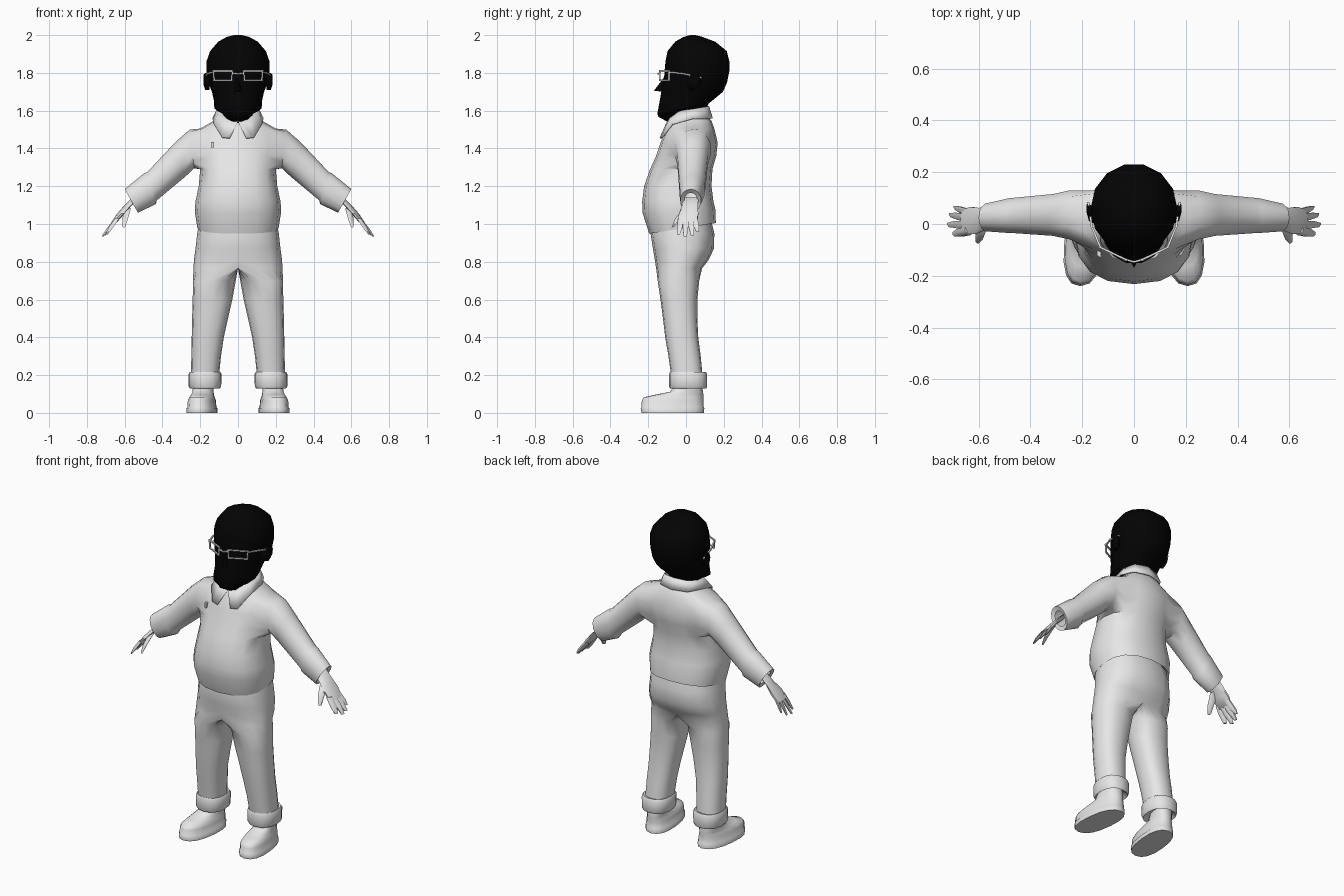
import bpy, bmesh, math
from mathutils import Vector as V


def material(name, rgb):
    m = bpy.data.materials.new(name)
    m.diffuse_color = (*rgb, 1)
    return m


GREY = material("light grey", (0.8, 0.8, 0.8))
BLACK = material("black", (0.001, 0.001, 0.001))


def build(name, verts, faces, mat, mirror=True, angle=50):
    bm = bmesh.new()
    vs = [bm.verts.new(v) for v in verts]
    for f in faces:
        bm.faces.new([vs[i] for i in f])
    bmesh.ops.remove_doubles(bm, verts=bm.verts, dist=1e-5)
    bmesh.ops.recalc_face_normals(bm, faces=bm.faces)
    me = bpy.data.meshes.new(name)
    bm.to_mesh(me)
    bm.free()
    me.materials.append(mat)
    for p in me.polygons:
        p.use_smooth = True
    me.set_sharp_from_angle(angle=math.radians(angle))
    ob = bpy.data.objects.new(name, me)
    bpy.context.collection.objects.link(ob)
    if mirror:
        ob.modifiers.new("mirror", 'MIRROR').use_clip = True
    return ob


def grid(rings, closed=True, caps=True, skip=lambda r, i: False):
    n = len(rings[0])
    verts = [p for r in rings for p in r]
    faces = [(r * n + i, r * n + (i + 1) % n, (r + 1) * n + (i + 1) % n, (r + 1) * n + i)
             for r in range(len(rings) - 1) for i in range(n if closed else n - 1) if not skip(r, i)]
    if caps:
        faces += [list(range(n)), list(range(len(verts) - n, len(verts)))]
    return verts, faces


def power(c, p):
    return math.copysign(abs(c) ** (2 / p), c)


# Horizontal rounded ring; tilt raises it toward the back, half keeps x >= 0
def ring(z, x0, x1, yf, yb, tilt=0, p=2.4, n=16, shear=0, idx=None, half=False):
    out = []
    for i in idx or range(n):
        a = 2 * math.pi * i / n
        c = math.cos(a) if abs(math.cos(a)) > 1e-6 else 0
        y = (yf + yb) / 2 + (yb - yf) / 2 * power(math.sin(a), p)
        x = max(c, 0) ** (2 / p) * x1 if half else (x0 + x1) / 2 + (x1 - x0) / 2 * power(c, p)
        out.append(V((x - shear * y, y, z + tilt * y)))
    return out


# Tube through sections of (centre, side vector, up vector)
def tube(sections, n=8):
    return grid([[V(c) + V(a) * math.cos(2 * math.pi * i / n) + V(b) * math.sin(2 * math.pi * i / n)
                  for i in range(n)] for c, a, b in sections])


# Shirt: half torso with a hole at the shoulder, from which the sleeve grows
torso = [(1.01, .19, -.165, .13, .16), (.98, .215, -.195, .158, .16), (1.07, .229, -.23, .155, .05),
         (1.12, .225, -.232, .145), (1.2, .208, -.222, .135), (1.29, .2, -.19, .14), (1.36, .205, -.158, .16),
         (1.43, .21, -.135, .168), (1.505, .2, -.105, .15), (1.545, .13, -.08, .135), (1.58, .09, -.06, .11)]
rings = [ring(t[0], -t[1], t[1], t[2], t[3], *t[4:], idx=range(-4, 5)) for t in torso]
lo, hi = 5, 8
verts, faces = grid(rings, False, False, lambda r, i: lo <= r < hi and 2 <= i < 6)
rim = [(i, lo) for i in range(-2, 3)] + [(2, r) for r in range(lo + 1, hi)]
rim += [(i, hi) for i in range(2, -3, -1)] + [(-2, r) for r in range(hi - 1, lo, -1)]
prev = [r * 9 + i + 4 for i, r in rim]
# Sleeve sections: top x z, bottom x z, y centre, y half width
sleeve = [(.255, 1.5, .232, 1.295, .035, .1), (.33, 1.435, .28, 1.25, .035, .085),
          (.48, 1.275, .43, 1.125, .033, .072), (.495, 1.27, .435, 1.105, .033, .072),
          (.60, 1.185, .53, 1.06, .025, .056), (.58, 1.165, .535, 1.085, .025, .035)]
for tx, tz, bx, bz, yc, yh in sleeve:
    start = len(verts)
    for i, r in rim:
        a = math.atan2(2 * (r - lo) / (hi - lo) - 1, i / 2)
        s = (math.sin(a) + 1) / 2
        verts.append(V((bx + (tx - bx) * s, yc + yh * math.cos(a), bz + (tz - bz) * s)))
    cur = list(range(start, len(verts)))
    m = len(cur)
    faces += [(prev[k], prev[(k + 1) % m], cur[(k + 1) % m], cur[k]) for k in range(m)]
    prev = cur
build("shirt", verts, faces, GREY)

# Collar with pointed flaps
top = [(0, -.1, 1.545), (.05, -.085, 1.57), (.1, -.03, 1.6), (.11, .04, 1.61), (.08, .1, 1.62), (0, .122, 1.625)]
low = [(.045, -.14, 1.455), (.085, -.13, 1.46), (.128, -.075, 1.53), (.135, .04, 1.56), (.095, .118, 1.56),
       (0, .142, 1.56)]
collar = build("collar", *grid([top, low], False, False), GREY)
collar.modifiers.new("thickness", 'SOLIDIFY').thickness = .008

# Trousers: shared hips dividing into legs
hips = [(1.03, .2, -.17, .13), (.95, .216, -.188, .15), (.87, .225, -.175, .148), (.81, .233, -.165, .12),
        (.765, .236, -.158, .085)]
legs = [(.7, .012, .238, -.15, .07), (.6, .03, .24, -.135, .06), (.5, .053, .243, -.122, .06),
        (.4, .075, .245, -.11, .065), (.3, .09, .247, -.093, .078), (.15, .105, .25, -.072, .092)]
rings = [ring(z, 0, x, f, b, half=True) for z, x, f, b in hips] + [ring(*g) for g in legs]
verts, faces = grid(rings, caps=False)
faces = [f for f in faces if any(verts[i].x > 1e-4 for i in f)]
build("trousers", verts, faces, GREY)

# Turned-up trouser cuffs
build("trouser_cuff", *grid([ring(*g) for g in [
    (.15, .115, .24, -.065, .085), (.13, .095, .255, -.085, .108), (.14, .089, .261, -.09, .112),
    (.205, .087, .262, -.09, .112), (.217, .095, .255, -.085, .105), (.21, .11, .24, -.07, .085)]]), GREY)

# Shoes, toes turned slightly outward
build("shoe", *grid([ring(*g, shear=.1) for g in [
    (0, .105, .262, -.235, .095), (.025, .105, .262, -.24, .097), (.03, .11, .258, -.236, .094),
    (.065, .112, .256, -.234, .092), (.083, .12, .248, -.222, .092), (.096, .125, .243, -.165, .092),
    (.112, .13, .24, -.085, .09), (.15, .13, .24, -.055, .085)]]), GREY)

# Hands: palm, four fingers and thumb
build("palm", *tube([((.54, .025, 1.14), (0, .035, 0), (.02, .024, 0)),
                     ((.585, .02, 1.095), (0, .036, 0), (.02, .024, 0)),
                     ((.62, .014, 1.055), (0, .052, 0), (.02, .021, 0)),
                     ((.655, .01, 1.01), (0, .05, 0), (.015, .012, 0))]), GREY)
for k, (y0, y1, x, z) in enumerate([(-.028, -.04, .70, .945), (-.002, -.004, .72, .935),
                                    (.024, .034, .713, .94), (.046, .062, .695, .96)]):
    build("finger_%d" % (k + 1), *tube([((.64, y0, 1.03), (0, .014, 0), (.014, .009, 0)),
                                        (((.645 + x) / 2, (y0 + y1) / 2, (1.02 + z) / 2), (0, .014, 0), (.014, .009, 0)),
                                        ((x - .005, y1, z), (0, .008, 0), (.007, .005, 0))], 6), GREY)
build("thumb", *tube([((.585, -.005, 1.08), (0, .02, .008), (.018, .008, 0)),
                      ((.597, -.045, 1.03), (0, .016, .008), (.016, .006, 0)),
                      ((.605, -.068, .985), (0, .008, .003), (.008, .003, 0))], 6), GREY)

# Head with hair and beard
head = [(1.52, .075, -.06, .08, 0), (1.597, .085, -.15, .115, .2), (1.615, .125, -.155, .125, .2),
        (1.655, .128, -.145, .165, .1), (1.7, .138, -.135, .2, 0), (1.75, .158, -.122, .222, 0),
        (1.81, .167, -.118, .234, 0), (1.86, .167, -.113, .234, 0), (1.915, .148, -.102, .22, 0),
        (1.965, .105, -.06, .158, 0), (1.99, .06, -.015, .09, 0), (2.0, .02, .02, .05, 0)]
build("head", *grid([ring(z, -x, x, f, b, t, 2, 14) for z, x, f, b, t in head]), BLACK, False)
nose = [(0, -.11, 1.785), (.028, -.115, 1.7), (-.028, -.115, 1.7), (0, -.17, 1.705)]
build("nose", nose, [(0, 1, 3), (0, 3, 2), (1, 2, 3), (0, 2, 1)], BLACK, False)
build("ear", *tube([((.15, .03, 1.75), (0, .03, 0), (0, 0, .04)), ((.174, .045, 1.755), (0, .033, 0), (0, 0, .045)),
                    ((.183, .06, 1.765), (0, .016, 0), (0, 0, .025))]), BLACK)


# Glasses made of thin bars
def bar(name, p, q, t=.004):
    p, q = V(p), V(q)
    d = (q - p).normalized()
    a = d.cross(V((0, 0, 1)) if abs(d.z) < .9 else V((0, 1, 0))).normalized()
    b = d.cross(a)
    rs = [[e + (a * u + b * w) * t for u, w in ((-1, -1), (1, -1), (1, 1), (-1, 1))] for e in (p - d * t, q + d * t)]
    build(name, *grid(rs), GREY)


a, b, c, d = (.03, -.138, 1.81), (.13, -.09, 1.81), (.126, -.09, 1.762), (.034, -.138, 1.762)
for label, p, q in (("top", a, b), ("outer", b, c), ("bottom", c, d), ("inner", d, a)):
    bar("glasses_rim_" + label, p, q)
bar("glasses_bridge", (.004, -.145, 1.795), (.03, -.138, 1.8))
bar("glasses_hinge", (.13, -.09, 1.805), (.163, -.01, 1.795))
bar("glasses_temple", (.163, -.01, 1.795), (.176, .08, 1.775))

# Small tab on the chest
box = [[V((x, y, z)) for x, y in ((-.142, -.122), (-.128, -.13), (-.128, -.1), (-.142, -.1))] for z in (1.405, 1.435)]
build("chest_tab", *grid(box), GREY, False)
